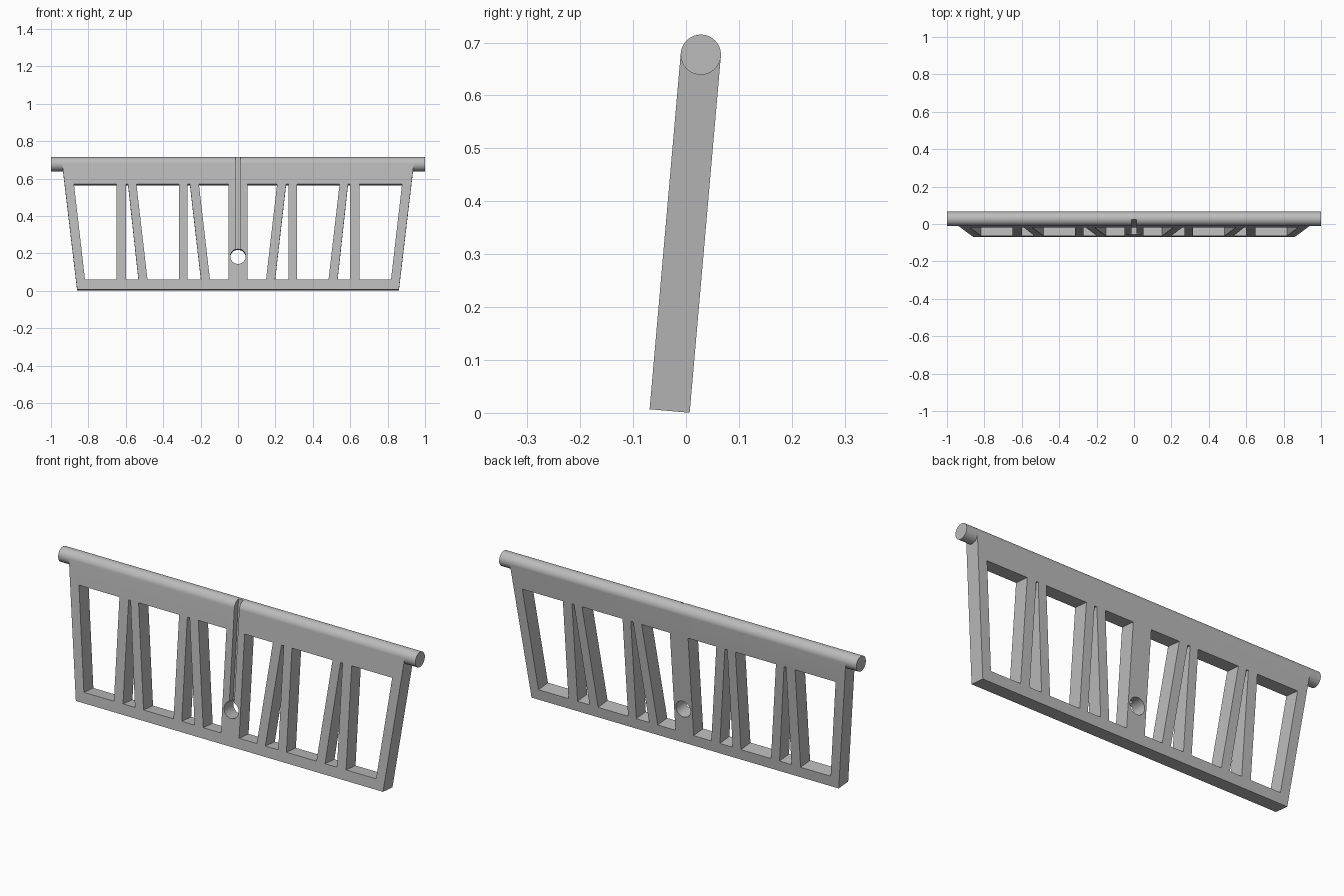
import bpy, bmesh, math
from mathutils import Matrix

cube = bpy.data.objects.get("Cube")
if cube:
    bpy.data.objects.remove(cube, do_unlink=True)

R = 0.038             # rod radius, also half the panel thickness
BOTTOM = -0.676       # panel foot, measured from the rod axis
WIN_TOP, WIN_BOTTOM = -0.111, -0.623
HOLE_Z = -0.498

grey = bpy.data.materials.new("plain_grey")
grey.use_nodes = True
colour = (0.5, 0.5, 0.5, 1)
grey.diffuse_color = colour
grey.node_tree.nodes["Principled BSDF"].inputs["Base Color"].default_value = colour


def finish(name, bm):
    bmesh.ops.recalc_face_normals(bm, faces=bm.faces)
    mesh = bpy.data.meshes.new(name)
    bm.to_mesh(mesh)
    bm.free()
    mesh.materials.append(grey)
    obj = bpy.data.objects.new(name, mesh)
    bpy.context.collection.objects.link(obj)
    return obj


def add_prism(bm, outline, y0, y1):
    """Extrude an (x, z) outline from y0 to y1."""
    face = bm.faces.new([bm.verts.new((x, y0, z)) for x, z in outline])
    out = bmesh.ops.extrude_face_region(bm, geom=[face])["geom"]
    moved = [v for v in out if isinstance(v, bmesh.types.BMVert)]
    bmesh.ops.translate(bm, verts=moved, vec=(0, y1 - y0, 0))


def prism(name, outline, y0, y1):
    bm = bmesh.new()
    add_prism(bm, outline, y0, y1)
    return finish(name, bm)


def cylinder(name, radius, length, matrix, segments):
    bm = bmesh.new()
    bmesh.ops.create_cone(bm, cap_ends=True, segments=segments, radius1=radius,
                          radius2=radius, depth=length, matrix=matrix)
    return finish(name, bm)


def combine(target, other, operation):
    mod = target.modifiers.new(operation, 'BOOLEAN')
    mod.operation, mod.solver, mod.object = operation, 'EXACT', other
    bpy.context.view_layer.objects.active = target
    bpy.ops.object.modifier_apply(modifier=mod.name)
    bpy.data.objects.remove(other, do_unlink=True)


# Tapered panel
panel = prism("slatted_panel", [(-0.94, 0), (0.94, 0), (0.86, BOTTOM), (-0.86, BOTTOM)], -R, R)

# Windows between the slats: top outer, top inner, bottom outer, bottom inner
windows = [(0.877, 0.65, 0.818, 0.65), (0.599, 0.588, 0.599, 0.532),
           (0.543, 0.316, 0.484, 0.316), (0.27, 0.257, 0.27, 0.198),
           (0.209, 0.051, 0.15, 0.051)]
bm = bmesh.new()
for a, b, c, d in windows:
    for s in (-1, 1):
        add_prism(bm, [(s * a, WIN_TOP), (s * b, WIN_TOP),
                       (s * d, WIN_BOTTOM), (s * c, WIN_BOTTOM)], -0.1, 0.1)
combine(panel, finish("window_cutter", bm), 'DIFFERENCE')

# Pivot rod along the top edge
rod = cylinder("pivot_rod", R, 2, Matrix.Rotation(math.pi / 2, 4, 'Y'), 64)
combine(panel, rod, 'UNION')

# Cord hole and the groove running up to it over the rod
hole = cylinder("hole_cutter", 0.041, 0.3, Matrix.Translation((0, 0, HOLE_Z))
                @ Matrix.Rotation(math.pi / 2, 4, 'X'), 48)
combine(panel, hole, 'DIFFERENCE')
w = 0.0135
groove = prism("groove_cutter", [(-w, 0.1), (w, 0.1), (w, HOLE_Z), (-w, HOLE_Z)], -0.1, -0.008)
combine(panel, groove, 'DIFFERENCE')

# Lean the panel back and stand it on the ground
panel.data.transform(Matrix.Translation((0, 0.028, 0.677)) @ Matrix.Rotation(math.radians(-5), 4, 'X'))
panel.select_set(True)
bpy.context.view_layer.objects.active = panel
bpy.ops.object.shade_smooth_by_angle(angle=math.radians(30))
